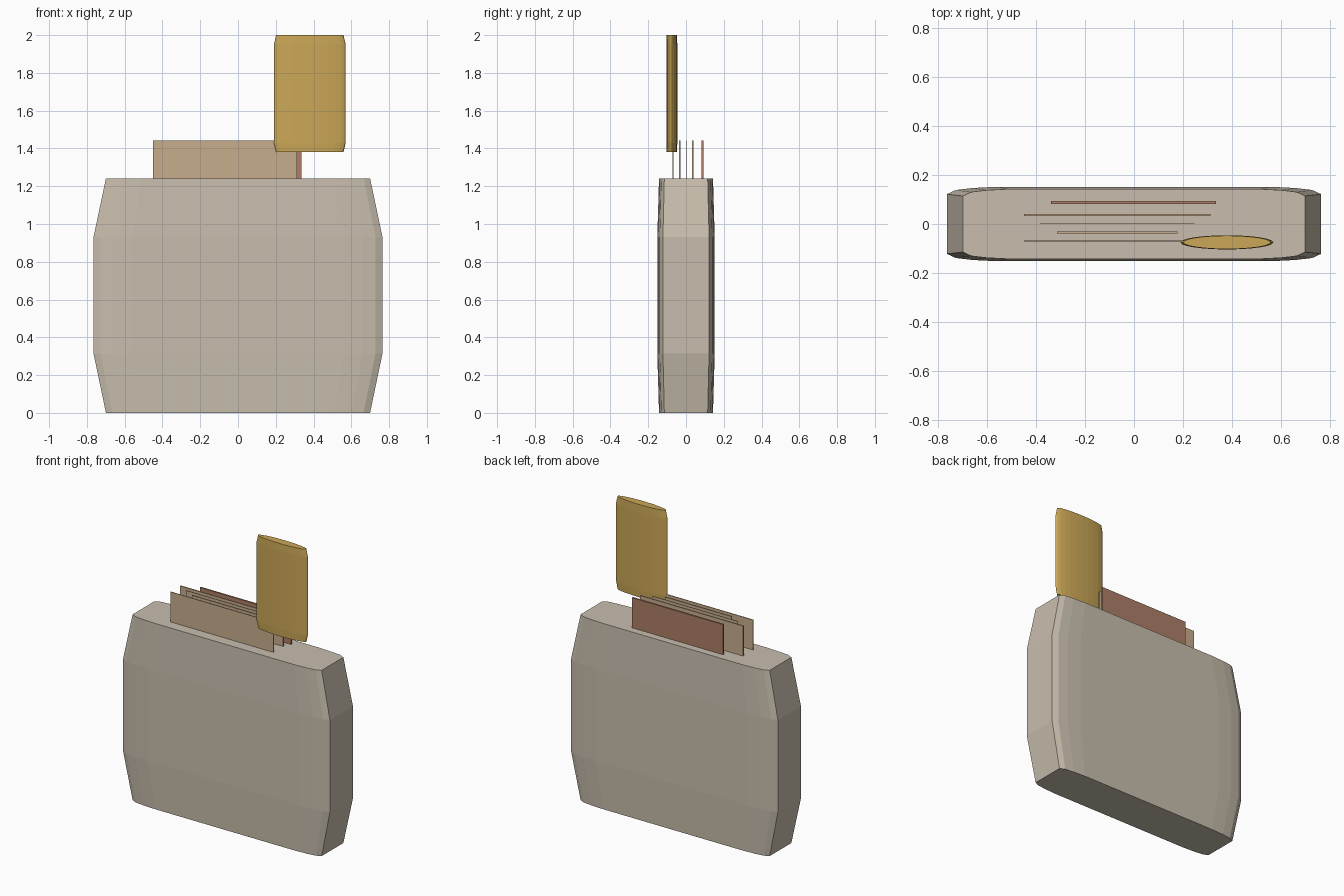
import bpy, bmesh, math

if "Cube" in bpy.data.objects:
    bpy.data.objects.remove(bpy.data.objects["Cube"])


def material(name, rgb):
    m = bpy.data.materials.new(name)
    m.diffuse_color = (*rgb, 1)
    m.use_nodes = True
    m.node_tree.nodes["Principled BSDF"].inputs["Base Color"].default_value = m.diffuse_color
    return m


LEATHER = material("pale leather", (0.58, 0.515, 0.42))
TAN = material("tan card", (0.58, 0.42, 0.265))
BROWN = material("red brown card", (0.42, 0.21, 0.135))
GOLD = material("gold", (0.60, 0.39, 0.095))


def loft(name, outline, levels, mat, centre=(0, 0)):
    """Stack scaled copies of an outline; each level is (z, x scale, y scale)."""
    bm = bmesh.new()
    rings = [[bm.verts.new((centre[0] + x * sx, centre[1] + y * sy, z))
              for x, y in outline] for z, sx, sy in levels]
    n = len(outline)
    for a, b in zip(rings, rings[1:]):
        for i in range(n):
            j = (i + 1) % n
            bm.faces.new((a[i], a[j], b[j], b[i]))
    bm.faces.new(rings[0][::-1])
    bm.faces.new(rings[-1])
    bmesh.ops.recalc_face_normals(bm, faces=bm.faces[:])
    mesh = bpy.data.meshes.new(name)
    bm.to_mesh(mesh)
    bm.free()
    mesh.materials.append(mat)
    obj = bpy.data.objects.new(name, mesh)
    bpy.context.collection.objects.link(obj)
    return obj


# Pouch body: flat slab with rounded corners, tapered at top and bottom
q = [(0.765, 0.122), (0.728, 0.139), (0.66, 0.147), (0.56, 0.152)]
half = q + [(-x, y) for x, y in reversed(q)]
outline = half + [(-x, -y) for x, y in half]
loft("pouch_body", outline,
     [(0, 0.914, 0.94), (0.315, 1, 1), (0.93, 1, 1), (1.242, 0.914, 0.94)], LEATHER)

# Cards standing out of the top: x start, x end, y, thickness
cards = [("card_back", -0.34, 0.335, 0.0875, 0.012, BROWN),
         ("card_2", -0.45, 0.312, 0.036, 0.008, TAN),
         ("card_3", -0.385, 0.247, 0.001, 0.004, TAN),
         ("card_4", -0.315, 0.177, -0.034, 0.008, TAN),
         ("card_front", -0.45, 0.312, -0.069, 0.005, TAN)]
for name, x0, x1, y, t, mat in cards:
    rect = [(x0, y - t / 2), (x1, y - t / 2), (x1, y + t / 2), (x0, y + t / 2)]
    loft(name, rect, [(0.9, 1, 1), (1.443, 1, 1)], mat)

# Gold tag: thin elliptical barrel above the cards
ellipse = [(0.19 * math.cos(math.tau * i / 24), 0.029 * math.sin(math.tau * i / 24))
           for i in range(24)]
loft("gold_tag", ellipse,
     [(1.38, 0.94, 0.94), (1.43, 1, 1), (1.95, 1, 1), (2.0, 0.94, 0.94)],
     GOLD, (0.38, -0.075))
